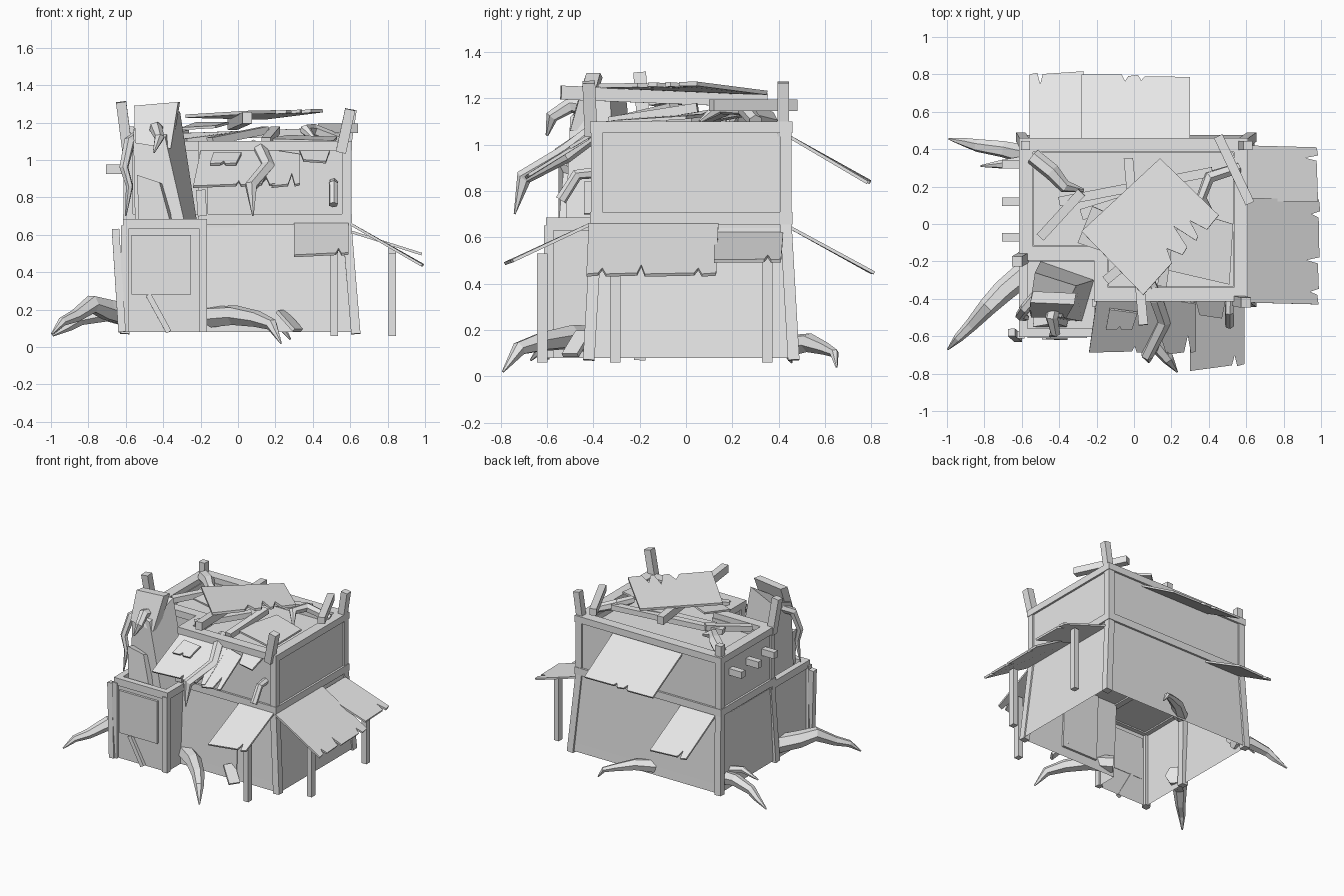
import bpy, bmesh, math
from mathutils import Vector

grey = bpy.data.materials.new("weathered grey")
grey.diffuse_color = (0.8, 0.8, 0.8, 1)


def make(name, verts, faces):
    me = bpy.data.meshes.new(name)
    me.from_pydata([tuple(v) for v in verts], [], faces)
    bm = bmesh.new()
    bm.from_mesh(me)
    bmesh.ops.recalc_face_normals(bm, faces=bm.faces)
    bm.to_mesh(me)
    bm.free()
    me.materials.append(grey)
    ob = bpy.data.objects.new(name, me)
    bpy.context.collection.objects.link(ob)
    return ob


def offset(poly, d):
    """Grow a counter-clockwise outline by d."""
    out = []
    for i, p in enumerate(poly):
        p, a, b = Vector(p), Vector(poly[i - 1]), Vector(poly[(i + 1) % len(poly)])
        e, f = (p - a).normalized(), (b - p).normalized()
        n, m = Vector((e.y, -e.x)), Vector((f.y, -f.x))
        out.append(p + (n + m) * d / (1 + n.dot(m)))
    return out


def shell(name, poly, levels):
    """Walls through (z, growth, x shift) levels, capped on top, open below."""
    n, verts, faces = len(poly), [], []
    for z, d, dx in levels:
        verts += [(p.x + dx, p.y, z) for p in offset(poly, d)]
    for k in range(len(levels) - 1):
        for i in range(n):
            j = (i + 1) % n
            faces.append((k * n + i, k * n + j, k * n + n + j, k * n + n + i))
    faces.append(tuple(range(len(verts) - n, len(verts))))
    return make(name, verts, faces)


def frame(name, poly, outer, inner, z0, z1):
    n, verts, faces = len(poly), [], []
    for d, z in ((outer, z0), (outer, z1), (-inner, z1), (-inner, z0)):
        verts += [(p.x, p.y, z) for p in offset(poly, d)]
    for k in range(4):
        for i in range(n):
            j, m = (i + 1) % n, (k + 1) % 4
            faces.append((k * n + i, k * n + j, m * n + j, m * n + i))
    return make(name, verts, faces)


def hexa(name, low, high):
    return make(name, low + high, [(0, 1, 2, 3), (4, 5, 6, 7), (0, 1, 5, 4), (1, 2, 6, 5),
                                   (2, 3, 7, 6), (3, 0, 4, 7)])


def beam(name, a, b, w=0.04, d=0.04):
    """Square timber; w lies along x when steep, else level."""
    a, b = Vector(a), Vector(b)
    t = (b - a).normalized()
    if abs(t.z) > 0.7:
        u = t.cross(Vector((1, 0, 0))).normalized()
        s = u.cross(t)
    else:
        s = Vector((0, 0, 1)).cross(t).normalized()
        u = t.cross(s)
    c = [s * x * w / 2 + u * y * d / 2 for x, y in ((-1, -1), (1, -1), (1, 1), (-1, 1))]
    return hexa(name, [a + v for v in c], [b + v for v in c])


def branch(name, pts, radii, sides=6):
    """Tapered bent limb through the points."""
    pts = [Vector(p) for p in pts]
    ref, verts, faces, n = (pts[-1] - pts[0]).orthogonal(), [], [], sides
    for i, p in enumerate(pts):
        t = (pts[min(i + 1, len(pts) - 1)] - pts[max(i - 1, 0)]).normalized()
        s = t.cross(ref).normalized()
        u = s.cross(t)
        for k in range(n):
            a = math.tau * k / n
            verts.append(p + radii[i] * (s * math.cos(a) + u * math.sin(a)))
    for r in range(len(pts) - 1):
        for k in range(n):
            j = (k + 1) % n
            faces.append((r * n + k, r * n + j, r * n + n + j, r * n + n + k))
    faces += [tuple(range(n)), tuple(range(len(verts) - n, len(verts)))]
    return make(name, verts, faces)


def sheet(name, corners, notches=(), thick=0.014):
    """Torn sheet on corners (top a, top b, low b, low a); notches cut the low edge."""
    a, b, c, d = [Vector(p) for p in corners]
    uv = [(1, 0), (0, 0), (0, 0.98)]
    for u, w, depth in notches:
        uv += [(u - w, 1), (u, 1 - depth), (u + w, 0.98)]
    uv.append((1, 1))
    top = [(a * (1 - u) + b * u) * (1 - v) + (d * (1 - u) + c * u) * v for u, v in uv]
    nrm = (b - a).cross(d - a).normalized() * thick
    n = len(top)
    faces = [tuple(range(n)), tuple(range(n, 2 * n))]
    faces += [(i, (i + 1) % n, n + (i + 1) % n, n + i) for i in range(n)]
    return make(name, top + [p + nrm for p in top], faces)


# Main house: flared lower storey joined to the side room, straight upper storey, trim bands
HOUSE = [(-0.6, 0.445), (-0.6, -0.18), (-0.2, -0.18), (-0.2, -0.4), (0.595, -0.4), (0.595, 0.445)]
LOWER = [(-0.6, 0.445), (-0.6, -0.59), (-0.18, -0.59), (-0.18, -0.4), (0.595, -0.4), (0.595, 0.445)]
PORCH = [(-0.6, -0.17), (-0.6, -0.59), (-0.18, -0.59), (-0.18, -0.17)]
walls = shell("lower_walls", LOWER, [(0.08, 0.03, 0.02), (0.147, 0.026, 0.018), (0.64, 0, 0)])
for v in walls.data.vertices:  # the side room stands upright
    if v.co.y < -0.5:
        v.co.y, v.co.x = -0.593, (-0.605 if v.co.x < -0.4 else -0.18)
    elif v.co.y < 0 and v.co.x < 0:
        v.co.x = -0.18
shell("upper_walls", HOUSE, [(0.64, 0, 0), (1.02, 0, 0)])
frame("parapet", HOUSE, 0, 0.065, 1.0, 1.06)
frame("middle_band", HOUSE, 0.015, 0.05, 0.655, 0.71)
frame("roof_band", HOUSE, 0.015, 0.06, 1.05, 1.10)
for i, (p, q) in enumerate(zip(offset(HOUSE, 0.02), offset(HOUSE, -0.014))):
    if i not in (2, 3):
        beam("lower_corner_post", (p.x + 0.015, p.y, 0.07), (q.x, q.y, 0.66), 0.05, 0.05)
    if i != 2:
        beam("upper_corner_post", (q.x, q.y, 0.70), (q.x, q.y, 1.06), 0.05, 0.05)

# Side room rim, posts and a plate on its face
frame("side_room_rim", PORCH, 0.015, 0.03, 0.63, 0.685)
for x in (-0.605, -0.185):
    beam("side_room_post", (x, -0.593, 0.08), (x, -0.593, 0.65))
hexa("side_room_plate", [(x, y, 0.28) for x, y in ((-0.57, -0.61), (-0.25, -0.61), (-0.25, -0.59), (-0.57, -0.59))],
     [(x, y, 0.6) for x, y in ((-0.57, -0.61), (-0.25, -0.61), (-0.25, -0.585), (-0.57, -0.585))])
beam("leaning_post", (-0.62, -0.61, 0.08), (-0.655, -0.58, 0.63), 0.04, 0.04)
beam("wall_brace", (-0.37, -0.605, 0.08), (-0.48, -0.602, 0.28), 0.03, 0.03)
hexa("door_panel", [(x, y, 0.147) for x, y in ((-0.01, -0.432), (0.29, -0.432), (0.29, -0.41), (-0.01, -0.41))],
     [(x, y, 0.655) for x, y in ((-0.01, -0.405), (0.29, -0.405), (0.29, -0.39), (-0.01, -0.39))])
beam("fallen_plank", (0.32, -0.5, 0.09), (0.23, -0.44, 0.19), 0.08, 0.02)

# Leaning broken chimney standing on the side room
hexa("broken_chimney", [(-0.55, -0.5, 0.64), (-0.28, -0.52, 0.64), (-0.215, -0.3, 0.64), (-0.5, -0.2, 0.64)],
     [(-0.56, -0.46, 1.16), (-0.39, -0.5, 1.12), (-0.31, -0.33, 1.26), (-0.53, -0.26, 1.22)])
hexa("chimney_top_slab", [(-0.55, -0.5, 1.09), (-0.36, -0.5, 1.06), (-0.35, -0.44, 1.06), (-0.54, -0.44, 1.09)],
     [(-0.555, -0.42, 1.29), (-0.32, -0.43, 1.31), (-0.31, -0.37, 1.31), (-0.54, -0.36, 1.29)])
hexa("chimney_shard", [(-0.53, -0.55, 0.66), (-0.36, -0.55, 0.66), (-0.33, -0.4, 0.66), (-0.53, -0.4, 0.66)],
     [(-0.54, -0.55, 0.92), (-0.42, -0.53, 0.88), (-0.36, -0.42, 0.85), (-0.53, -0.42, 0.88)])
beam("chimney_stub", (-0.19, -0.42, 0.7), (-0.2, -0.42, 0.84), 0.05, 0.04)

# Awnings
sheet("right_awning_front", [(0.6, 0.14, 0.65), (0.6, -0.42, 0.65), (0.98, -0.43, 0.43), (0.99, 0.13, 0.43)],
      [(0.14, 0.03, 0.12), (0.58, 0.03, 0.18), (0.88, 0.03, 0.12)])
sheet("right_awning_back", [(0.6, 0.42, 0.61), (0.6, 0.12, 0.61), (0.98, 0.12, 0.49), (0.98, 0.41, 0.49)],
      [(0.2, 0.05, 0.18)])
sheet("front_low_awning", [(0.59, -0.41, 0.65), (0.3, -0.41, 0.65), (0.3, -0.78, 0.48), (0.59, -0.75, 0.49)],
      [(0.18, 0.05, 0.17)])
sheet("front_high_awning", [(0.2, -0.4, 1.04), (-0.2, -0.4, 1.04), (-0.24, -0.68, 0.85), (0.2, -0.68, 0.86)],
      [(0.12, 0.05, 0.25), (0.45, 0.03, 0.12)])
sheet("front_torn_awning", [(0.33, -0.42, 1.02), (0.2, -0.4, 1.04), (0.18, -0.69, 0.85), (0.33, -0.68, 0.86)],
      [(0.3, 0.12, 0.35)])
sheet("front_awning_scrap", [(0.49, -0.4, 1.04), (0.33, -0.4, 1.04), (0.35, -0.48, 0.99), (0.47, -0.5, 0.98)])
sheet("awning_patch", [(0.02, -0.47, 1.03), (-0.13, -0.45, 1.03), (-0.15, -0.56, 0.97), (-0.01, -0.56, 0.97)],
      [(0.5, 0.1, 0.2)])
sheet("back_high_awning", [(-0.28, 0.44, 1.03), (0.3, 0.44, 1.03), (0.3, 0.78, 0.83), (-0.28, 0.8, 0.83)],
      [(0.4, 0.03, 0.1), (0.55, 0.03, 0.08)])
sheet("back_low_awning", [(-0.56, 0.44, 0.64), (-0.27, 0.44, 0.64), (-0.27, 0.81, 0.44), (-0.56, 0.8, 0.44)],
      [(0.2, 0.05, 0.17)])
for x, y, top in ((0.825, -0.305, 0.5), (0.825, 0.35, 0.53), (0.515, -0.62, 0.53)):
    beam("awning_post", (x, y, 0.06), (x, y, top), 0.04, 0.045)

# Roof corner posts and left wall pegs
for a, b, w in (((0.55, -0.41, 1.04), (0.6, -0.42, 1.27), 0.055), ((0.575, 0.42, 1.04), (0.61, 0.42, 1.27), 0.05),
                ((-0.59, -0.18, 1.04), (-0.625, -0.2, 1.31), 0.055), ((-0.58, 0.42, 1.04), (-0.58, 0.42, 1.18), 0.05)):
    beam("roof_post", a, b, w, w)
for y in (0.32, 0.12, -0.07):
    beam("wall_peg", (-0.58, y, 0.95), (-0.705, y, 0.95), 0.045, 0.05)

# Loose roof beams
for a, b, w, d in (((0.45, 0.47, 1.17), (0.62, 0.11, 1.17), 0.05, 0.05), ((-0.03, 0.35, 1.19), (0.05, -0.54, 1.225), 0.05, 0.06),
                   ((-0.4, 0.12, 1.12), (0.42, 0.28, 1.15), 0.05, 0.04), ((-0.5, -0.07, 1.1), (-0.28, 0.17, 1.14), 0.05, 0.04),
                   ((-0.28, 0.05, 1.1), (0.2, 0.2, 1.16), 0.06, 0.03), ((-0.15, -0.3, 1.1), (0.15, -0.05, 1.16), 0.05, 0.04),
                   ((0.15, -0.33, 1.1), (0.2, 0.05, 1.16), 0.05, 0.04)):
    beam("roof_beam", a, b, w, d)

# Torn roof sheets
sheet("large_roof_sheet", [(0.14, 0.35, 1.215), (-0.28, -0.04, 1.225), (0.05, -0.38, 1.245), (0.46, 0.04, 1.255)],
      [(0.22, 0.05, 0.22), (0.36, 0.05, 0.3), (0.55, 0.06, 0.18)], 0.018)
sheet("small_roof_sheet", [(0.53, 0.0, 1.11), (0.27, 0.08, 1.12), (0.15, -0.24, 1.1), (0.51, -0.33, 1.09)])
sheet("left_roof_scrap", [(-0.3, -0.1, 1.16), (-0.12, -0.16, 1.17), (-0.05, 0.02, 1.19), (-0.22, 0.1, 1.19)])

# Ground roots
branch("left_front_root", [(-0.58, -0.26, 0.17), (-0.7, -0.36, 0.2), (-0.78, -0.44, 0.23), (-0.87, -0.54, 0.165),
                           (-0.94, -0.61, 0.135), (-0.995, -0.67, 0.07)], [0.065, 0.06, 0.05, 0.035, 0.025, 0.005])
branch("left_back_root", [(-0.58, 0.37, 0.16), (-0.7, 0.4, 0.18), (-0.84, 0.42, 0.15), (-0.9, 0.435, 0.11), (-0.99, 0.455, 0.06)],
       [0.055, 0.045, 0.035, 0.025, 0.005])
branch("left_small_root", [(-0.58, 0.33, 0.2), (-0.7, 0.32, 0.23), (-0.82, 0.31, 0.18)], [0.035, 0.025, 0.005])
branch("front_root", [(-0.15, -0.4, 0.16), (-0.02, -0.5, 0.17), (0.1, -0.62, 0.15), (0.18, -0.72, 0.12), (0.23, -0.79, 0.02)],
       [0.06, 0.055, 0.045, 0.033, 0.005])
branch("back_root", [(-0.05, 0.44, 0.13), (0.06, 0.53, 0.145), (0.17, 0.6, 0.12), (0.24, 0.64, 0.1), (0.28, 0.65, 0.04)],
       [0.05, 0.042, 0.028, 0.02, 0.005])

# Branches on the roof and walls
branch("front_branch", [(0.08, -0.3, 1.08), (0.12, -0.4, 1.05), (0.16, -0.52, 0.96), (0.07, -0.7, 0.86), (0.08, -0.74, 0.7)],
       [0.03, 0.04, 0.04, 0.035, 0.004])
branch("chimney_branch", [(-0.42, -0.4, 1.16), (-0.44, -0.5, 1.17), (-0.42, -0.58, 1.12), (-0.45, -0.6, 1.04)],
       [0.035, 0.035, 0.028, 0.006])
branch("hanging_branch", [(-0.52, -0.38, 1.14), (-0.58, -0.45, 1.1), (-0.61, -0.49, 0.96), (-0.58, -0.5, 0.86), (-0.6, -0.51, 0.7)],
       [0.03, 0.03, 0.025, 0.02, 0.004])
branch("roof_left_branch", [(-0.54, 0.36, 1.1), (-0.44, 0.28, 1.12), (-0.37, 0.2, 1.12), (-0.27, 0.18, 1.08)],
       [0.045, 0.045, 0.035, 0.01])
branch("roof_right_branch", [(0.56, 0.3, 1.1), (0.4, 0.25, 1.16), (0.36, 0.14, 1.16), (0.42, 0.06, 1.1)],
       [0.03, 0.035, 0.03, 0.008])
branch("wall_pipe", [(0.51, -0.38, 0.88), (0.51, -0.47, 0.87), (0.51, -0.54, 0.76)], [0.025, 0.025, 0.025])
